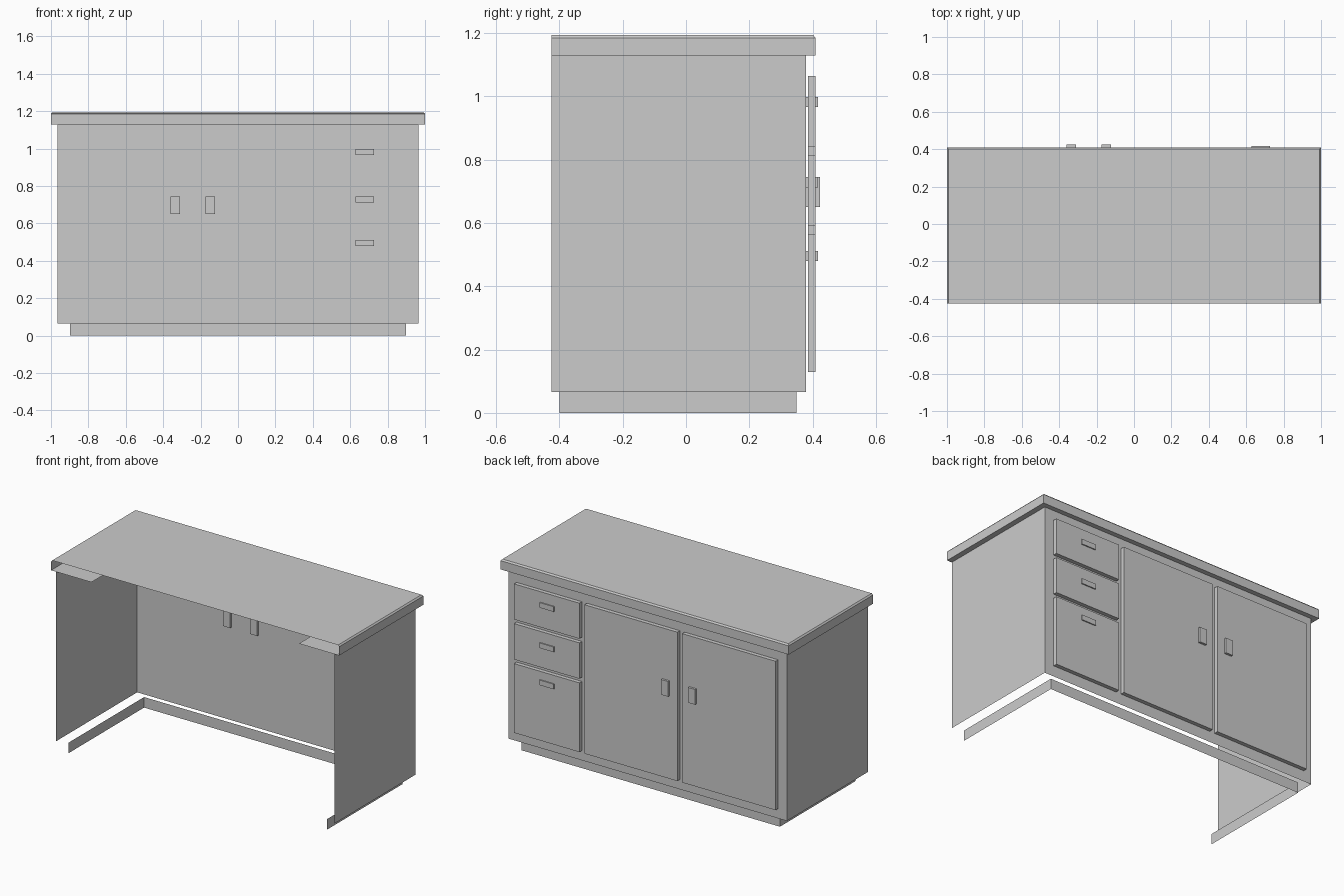
import bpy, bmesh

if "Cube" in bpy.data.objects:
    bpy.data.objects.remove(bpy.data.objects["Cube"])

BACK = -0.425


def u_path(half_w, y_open, y_closed):
    """Three-sided plan outline, open on the -y side."""
    return [(half_w, y_open), (half_w, y_closed), (-half_w, y_closed), (-half_w, y_open)]


def loft(name, rings, cap=False):
    """Skin a list of open rings (path, z); optionally close the last one."""
    bm = bmesh.new()
    loops = [[bm.verts.new((x, y, z)) for x, y in path] for path, z in rings]
    for a, b in zip(loops, loops[1:]):
        for i in range(len(a) - 1):
            bm.faces.new((a[i], a[i + 1], b[i + 1], b[i]))
    if cap:
        bm.faces.new(loops[-1])
    finish(name, bm)


def box(name, x0, x1, y0, y1, z0, z1):
    bm = bmesh.new()
    bmesh.ops.create_cube(bm, size=1)
    for v in bm.verts:
        v.co = (x1 if v.co.x > 0 else x0,
                y1 if v.co.y > 0 else y0,
                z1 if v.co.z > 0 else z0)
    finish(name, bm)


def finish(name, bm):
    mesh = bpy.data.meshes.new(name)
    bm.to_mesh(mesh)
    bm.free()
    bpy.context.collection.objects.link(bpy.data.objects.new(name, mesh))


# Plinth and carcass: thin sheets, open at the back and bottom
plinth = u_path(0.897, -0.40, 0.35)
loft("plinth", [(plinth, 0.0), (plinth, 0.066)])
carcass = u_path(0.966, BACK, 0.38)
loft("carcass", [(carcass, 0.066), (carcass, 1.13)])

# Worktop: underside border, edge, small chamfer, top face
steps = [(0.28, 1.13), (0.0, 1.13), (0.0, 1.185), (0.008, 1.194)]
loft("worktop", [(u_path(1 - d, BACK, 0.41 - d), z) for d, z in steps], cap=True)

# Drawers with pulls
for i, (z0, z1, hz) in enumerate([(0.13, 0.564, 0.496), (0.59, 0.815, 0.729), (0.841, 1.064, 0.982)]):
    box(f"drawer_front_{i + 1}", 0.453, 0.907, 0.385, 0.41, z0, z1)
    box(f"drawer_pull_{i + 1}", 0.627, 0.726, 0.365, 0.417, hz - 0.016, hz + 0.016)

# Doors with pulls
for side, x0, x1, hx in [("left", -0.227, 0.418, -0.148), ("right", -0.909, -0.261, -0.336)]:
    box(f"door_{side}", x0, x1, 0.385, 0.41, 0.13, 1.064)
    box(f"door_pull_{side}", hx - 0.025, hx + 0.025, 0.365, 0.424, 0.65, 0.745)
